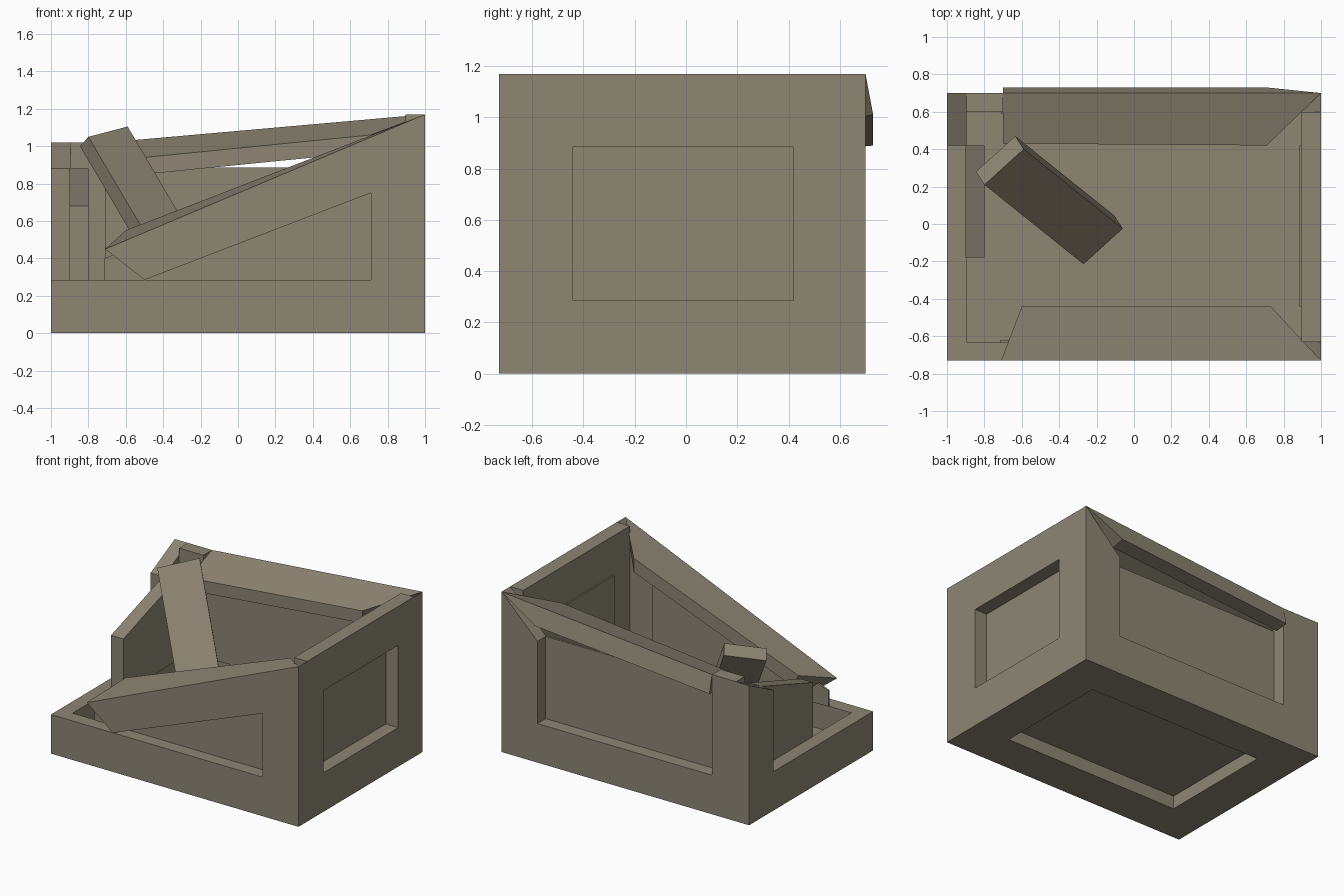
import bpy, bmesh
from mathutils import Vector

if "Cube" in bpy.data.objects:
    bpy.data.objects.remove(bpy.data.objects["Cube"])

mat = bpy.data.materials.new("weathered_khaki")
mat.diffuse_color = (0.27, 0.24, 0.175, 1)
mat.use_nodes = True
mat.node_tree.nodes["Principled BSDF"].inputs["Base Color"].default_value = mat.diffuse_color


def finish(name, bm):
    bmesh.ops.recalc_face_normals(bm, faces=bm.faces)
    me = bpy.data.meshes.new(name)
    bm.to_mesh(me)
    bm.free()
    me.materials.append(mat)
    ob = bpy.data.objects.new(name, me)
    bpy.context.collection.objects.link(ob)
    return ob


def loft(name, ring_a, ring_b):
    """Solid between two matching rings of points."""
    bm = bmesh.new()
    a = [bm.verts.new(p) for p in ring_a]
    b = [bm.verts.new(p) for p in ring_b]
    bm.faces.new(a)
    bm.faces.new(b[::-1])
    n = len(a)
    for i in range(n):
        bm.faces.new((a[i], a[(i + 1) % n], b[(i + 1) % n], b[i]))
    return finish(name, bm)


def prism(name, axis, poly, lo, hi):
    """Extrude a profile along x (profile in yz) or along y (profile in xz)."""
    place = (lambda u, v, t: (t, u, v)) if axis == "x" else (lambda u, v, t: (u, t, v))
    return loft(name, [place(u, v, lo) for u, v in poly], [place(u, v, hi) for u, v in poly])


def box(name, x0, x1, y0, y1, z0, z1):
    return prism(name, "x", [(y0, z0), (y1, z0), (y1, z1), (y0, z1)], x0, x1)


# Crate frame: hollow shell with a window in each side and the broken parts cut off
Y0, Y1, H = -0.73, 0.70, 1.17
frame = box("crate_frame", -1, 1, Y0, Y1, 0, H)
cutters = [
    box("cavity", -0.895, 0.895, -0.63, 0.60, 0.10, 3),
    box("floor_window", -0.71, 0.71, -0.44, 0.42, -1, 0.5),
    box("right_window", 0.5, 2, -0.44, 0.42, 0.285, 0.885),
    box("missing_left", -2, -0.7, -2, 0.42, 0.285, 3),
    prism("missing_front", "y", [(-2, 0.285), (0.71, 0.285), (0.71, 0.75), (1, H), (1.2, 3), (-2, 3)], -2, -0.63),
    prism("missing_back", "y", [(-0.7, 0.285), (0.71, 0.285), (0.71, 0.885), (1, H), (1.2, 3), (-0.7, 3)], 0.60, 2),
    box("post_top", -2, -0.6, 0.3, 2, 1.02, 3),
    prism("post_slope", "x", [(0.3, 0.82), (0.70, 1.02), (0.70, 3), (0.3, 3)], -2, -0.895),
]
bpy.context.view_layer.objects.active = frame
for c in cutters:
    m = frame.modifiers.new("cut", "BOOLEAN")
    m.operation, m.solver, m.object = "DIFFERENCE", "EXACT", c
    bpy.ops.object.modifier_apply(modifier=m.name)
    bpy.data.objects.remove(c)

# Recessed panels
box("floor_panel", -0.71, 0.71, -0.44, 0.42, 0.095, 0.105)
box("right_panel", 0.885, 0.90, -0.44, 0.42, 0.285, 0.885)
box("back_panel", -0.71, 0.71, 0.59, 0.605, 0.285, 0.885)
prism("front_panel", "y", [(-0.715, 0.285), (0.71, 0.285), (0.71, 0.885), (0.5, 0.885), (-0.715, 0.40)], -0.635, -0.62)
prism("broken_left_panel", "x", [(-0.18, 0.285), (0.42, 0.285), (0.42, 0.88), (-0.18, 0.68)], -0.9, -0.8)

# Loose L-section rails, sagging at the left end
loft("front_top_rail",
     [(-0.71, -0.73, 0.45), (-0.50, -0.73, 0.285), (-0.50, -0.63, 0.285),
      (-0.60, -0.63, 0.40), (-0.55, -0.44, 0.46), (-0.60, -0.44, 0.55)],
     [(1, -0.73, H), (0.71, -0.73, 0.75), (0.71, -0.63, 0.75),
      (0.89, -0.63, 1.02), (0.73, -0.44, 0.95), (0.73, -0.44, 1.05)])
loft("back_top_rail",
     [(-0.70, 0.70, 1.02), (-0.70, 0.73, 0.89), (-0.70, 0.63, 0.88),
      (-0.70, 0.61, 0.90), (-0.70, 0.43, 0.83), (-0.70, 0.43, 0.92)],
     [(1, 0.70, H), (0.71, 0.73, 1.01), (0.71, 0.63, 0.99),
      (0.89, 0.60, 1.04), (0.71, 0.42, 0.97), (0.71, 0.42, 1.06)])

# Loose plank leaning out of the crate
top = Vector((-0.80, 0.21, 1.05))
width = Vector((0.21, 0.19, 0.055))
thick = Vector((-0.045, 0.07, -0.05))
length = Vector((0.53, -0.425, -0.90))
ring = [top, top + width, top + width + thick, top + thick]
loft("leaning_plank", ring, [p + length for p in ring])
